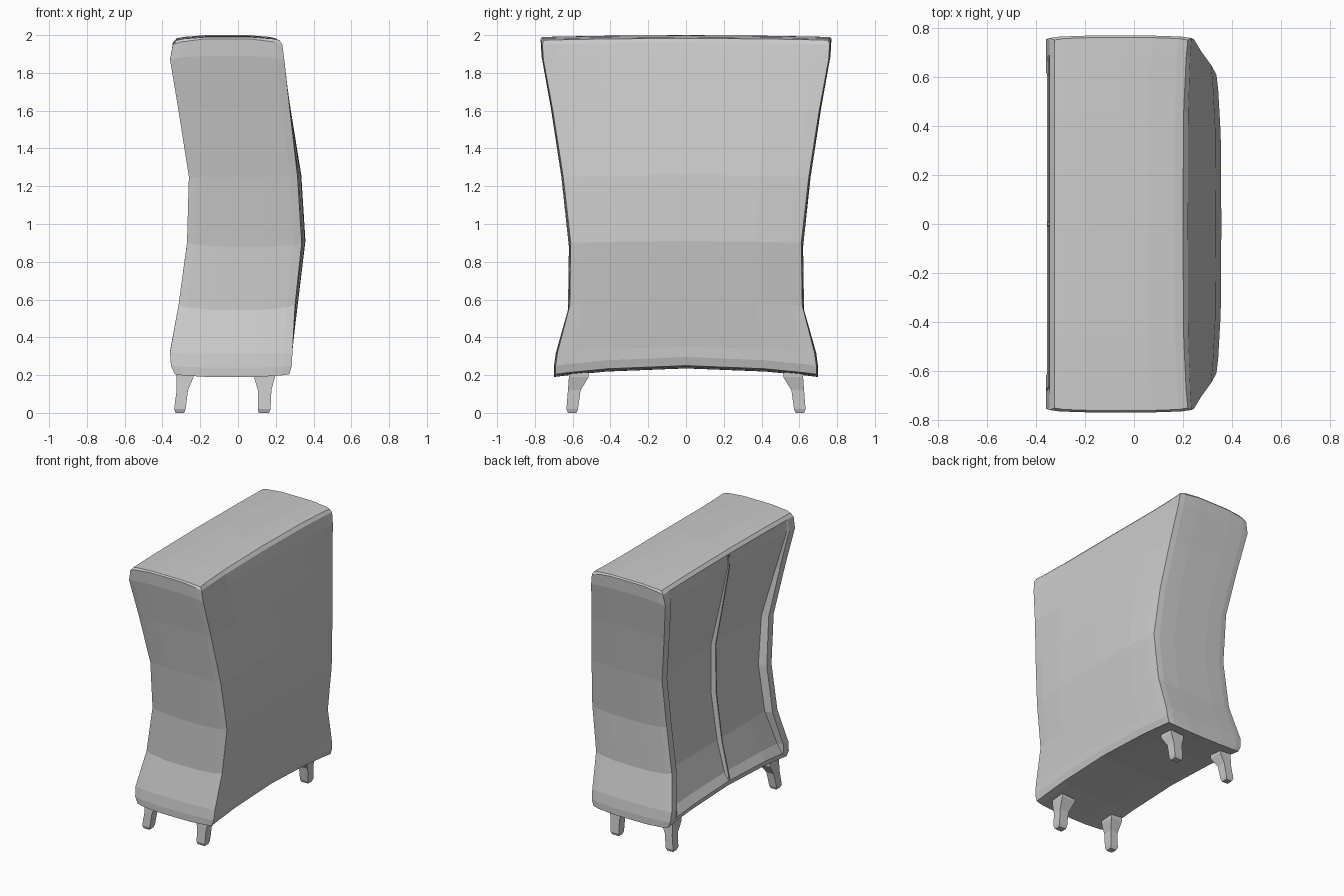
import bpy, bmesh

if "Cube" in bpy.data.objects:
    bpy.data.objects.remove(bpy.data.objects["Cube"])

# Cabinet levels: z, front x, back x, half width, back bulge, door depth, arch, crown
LEVELS = [
    (0.205, -0.335, 0.272, 0.70, 0.00, 0.00, 0.045, -0.015),
    (0.25, -0.355, 0.285, 0.70, 0.00, 0.00, 0.045, -0.01),
    (0.32, -0.36, 0.288, 0.69, 0.00, 0.04, 0.03, -0.005),
    (0.57, -0.315, 0.302, 0.625, 0.014, 0.055, 0.0, -0.025),
    (0.90, -0.27, 0.337, 0.62, 0.02, 0.06, 0.01, -0.02),
    (1.25, -0.26, 0.315, 0.66, 0.02, 0.05, 0.01, 0.0),
    (1.60, -0.315, 0.275, 0.715, 0.005, 0.025, 0.0, 0.01),
    (1.87, -0.36, 0.245, 0.765, -0.01, 0.01, 0.01, 0.02),
    (1.95, -0.345, 0.235, 0.77, -0.015, 0.0, 0.01, 0.03),
    (1.973, -0.325, 0.22, 0.762, -0.02, 0.0, 0.01, 0.017),
]
US = [-1, -0.86, -0.45, 0, 0.45, 0.86, 1]
VS = [-1, -0.91, -0.89, -0.6, -0.014, -0.008, 0.008, 0.014, 0.6, 0.89, 0.91, 1]
NU, NV = len(US), len(VS)
# Door panels sunk in the frame, with a thin raised strip where they meet
RECESS = [0, 0, 1, 1, 1, 0.35, 0.35, 1, 1, 1, 0, 0]


def point(level, i, j):
    z, xf, xb, hy, bulge, depth, arch, crown = level
    u, v = US[i], VS[j]
    x = (xf + xb) / 2 + u * (xb - xf) / 2
    if u > 0:
        x += bulge * (1 - v ** 4) * u
    if i == 0:
        x += depth * RECESS[j]
    y = v * (hy - 0.01 * u ** 6)
    return x, y, z + arch * (1 - v * v) + crown * (1 - u ** 4)


def finish(name, bm):
    bmesh.ops.recalc_face_normals(bm, faces=bm.faces)
    mesh = bpy.data.meshes.new(name)
    bm.to_mesh(mesh)
    bm.free()
    ob = bpy.data.objects.new(name, mesh)
    bpy.context.collection.objects.link(ob)
    return ob


# Cabinet body: rings around the grid border, capped with grids
border = ([(0, j) for j in range(NV)] + [(i, NV - 1) for i in range(1, NU)]
          + [(NU - 1, j) for j in range(NV - 2, -1, -1)]
          + [(i, 0) for i in range(NU - 2, 0, -1)])
bm = bmesh.new()
rings = [{ij: bm.verts.new(point(l, *ij)) for ij in border} for l in LEVELS]
for a, b in zip(rings, rings[1:]):
    for p, q in zip(border, border[1:] + border[:1]):
        bm.faces.new((a[p], a[q], b[q], b[p]))
for level, ring in ((LEVELS[0], rings[0]), (LEVELS[-1], rings[-1])):
    for i in range(NU):
        for j in range(NV):
            if (i, j) not in ring:
                ring[i, j] = bm.verts.new(point(level, i, j))
    for i in range(NU - 1):
        for j in range(NV - 1):
            bm.faces.new((ring[i, j], ring[i + 1, j],
                          ring[i + 1, j + 1], ring[i, j + 1]))
finish("cabinet_body", bm)


# Tapered legs: sections of z, x min, x max, y inner, y outer
def leg(name, sections, side):
    bm = bmesh.new()
    loops = []
    for z, x0, x1, y0, y1 in sections:
        loops.append([bm.verts.new((x, side * y, z)) for x, y in
                      ((x0, y0), (x1, y0), (x1, y1), (x0, y1))])
    for a, b in zip(loops, loops[1:]):
        for k in range(4):
            n = (k + 1) % 4
            bm.faces.new((a[k], a[n], b[n], b[k]))
    bm.faces.new(loops[0])
    bm.faces.new(loops[-1])
    finish(name, bm)


DOOR_LEG = [(0, -0.33, -0.285, 0.58, 0.625), (0.02, -0.338, -0.277, 0.572, 0.633),
            (0.12, -0.325, -0.265, 0.558, 0.625), (0.19, -0.325, -0.235, 0.515, 0.62),
            (0.235, -0.325, -0.235, 0.515, 0.62)]
BACK_LEG = [(0, 0.11, 0.165, 0.58, 0.625), (0.02, 0.105, 0.172, 0.572, 0.633),
            (0.12, 0.105, 0.177, 0.558, 0.625), (0.19, 0.085, 0.195, 0.515, 0.62),
            (0.235, 0.085, 0.195, 0.515, 0.62)]
for side, tag in ((1, "left"), (-1, "right")):
    leg("door_side_leg_" + tag, DOOR_LEG, side)
    leg("back_side_leg_" + tag, BACK_LEG, side)
